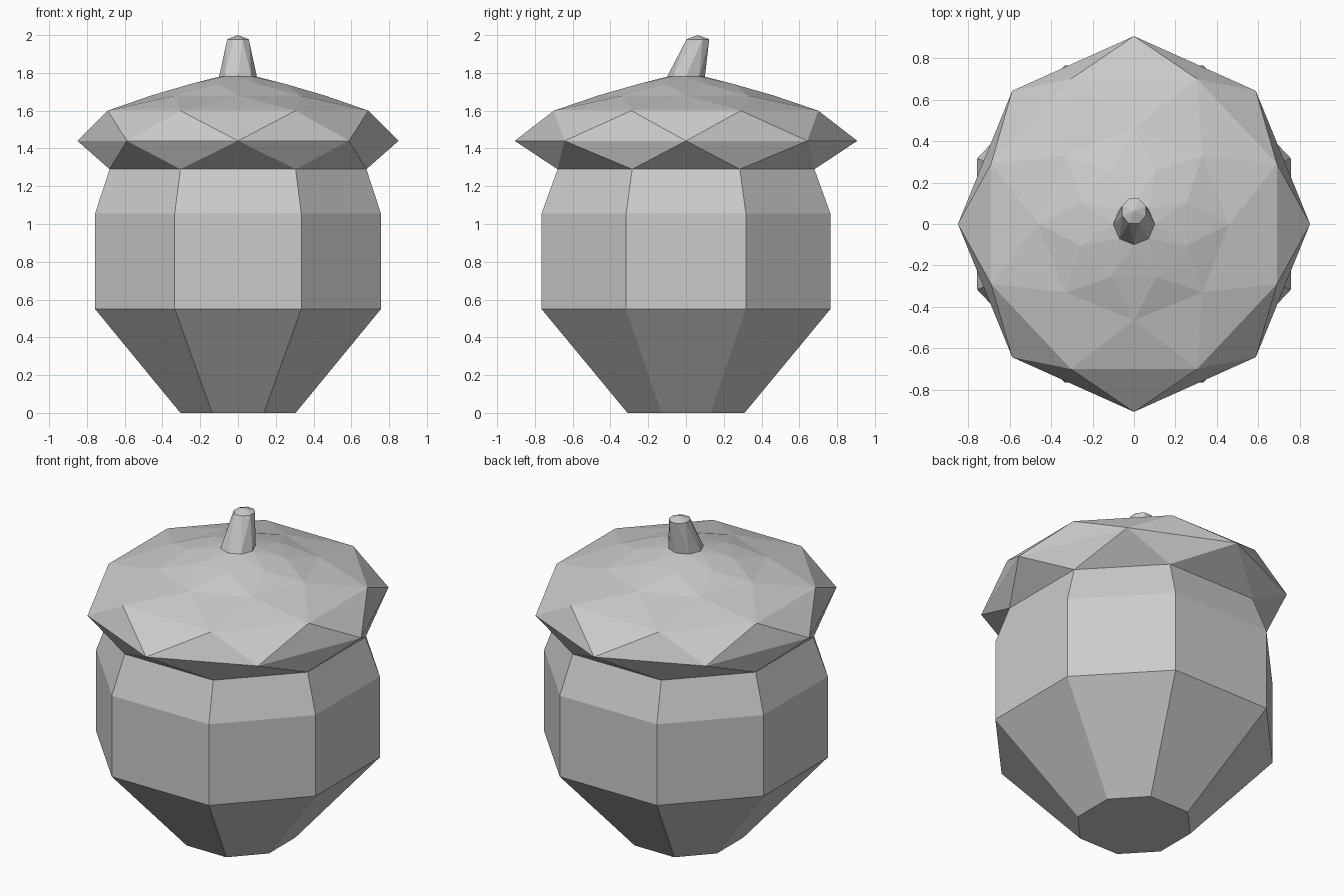
import bpy, bmesh

if "Cube" in bpy.data.objects:
    bpy.data.objects.remove(bpy.data.objects["Cube"])

N = 8


def flat_ring(p, q, z):
    """Eight points, face-on to the axes; p and q are the first-quadrant pair."""
    (a, b), (c, d) = p, q
    xy = [(a, b), (c, d), (-c, d), (-a, b), (-a, -b), (-c, -d), (c, -d), (a, -b)]
    return "flat", [(x, y, z) for x, y in xy]


def point_ring(rx, ry, z, corner=None):
    """Eight points with a point on each axis."""
    cx, cy = corner or (rx * 0.707, ry * 0.707)
    xy = [(rx, 0), (cx, cy), (0, ry), (-cx, cy), (-rx, 0), (-cx, -cy), (0, -ry), (cx, -cy)]
    return "point", [(x, y, z) for x, y in xy]


def shift_y(ring, dy):
    return ring[0], [(x, y + dy, z) for x, y, z in ring[1]]


def loft(name, rings, close_bottom=False, apex=None):
    """Join rings: quads between like rings, zigzag triangles between staggered ones."""
    bm = bmesh.new()
    rows = [(kind, [bm.verts.new(co) for co in pts]) for kind, pts in rings]
    for (ka, a), (kb, b) in zip(rows, rows[1:]):
        for i in range(N):
            j = (i + 1) % N
            if ka == kb:
                bm.faces.new((a[i], a[j], b[j], b[i]))
            elif ka == "point":
                bm.faces.new((a[i], a[j], b[i]))
                bm.faces.new((b[i], a[j], b[j]))
            else:
                bm.faces.new((a[i], a[j], b[j]))
                bm.faces.new((a[i], b[j], b[i]))
    if close_bottom:
        bm.faces.new(rows[0][1][::-1])
    if apex:
        tip, top = bm.verts.new(apex), rows[-1][1]
        for i in range(N):
            bm.faces.new((top[i], top[(i + 1) % N], tip))
    mesh = bpy.data.meshes.new(name)
    bm.to_mesh(mesh)
    bm.free()
    obj = bpy.data.objects.new(name, mesh)
    bpy.context.collection.objects.link(obj)
    return obj


# Nut body, open where the cap takes over
neck = flat_ring((0.68, 0.285), (0.305, 0.68), 1.29)
wide = ((0.757, 0.317), (0.335, 0.765))
loft("nut_body", [
    flat_ring((0.305, 0.13), (0.137, 0.31), 0.0),
    flat_ring(*wide, 0.55),
    flat_ring(*wide, 1.055),
    neck,
], close_bottom=True)

# Faceted cap, flaring to a pointed rim and closing in on the stem
stem_base = point_ring(0.1, 0.1, 1.78)
loft("cap", [
    neck,
    point_ring(0.85, 0.907, 1.44, (0.588, 0.643)),
    flat_ring((0.69, 0.29), (0.305, 0.70), 1.60),
    point_ring(0.46, 0.465, 1.68, (0.33, 0.33)),
    flat_ring((0.255, 0.105), (0.108, 0.255), 1.74),
    stem_base,
])

# Stem leaning backwards with a blunt tip
loft("stem", [
    stem_base,
    shift_y(flat_ring((0.057, 0.024), (0.024, 0.06), 1.978), 0.063),
], apex=(0, 0.063, 2.0))
